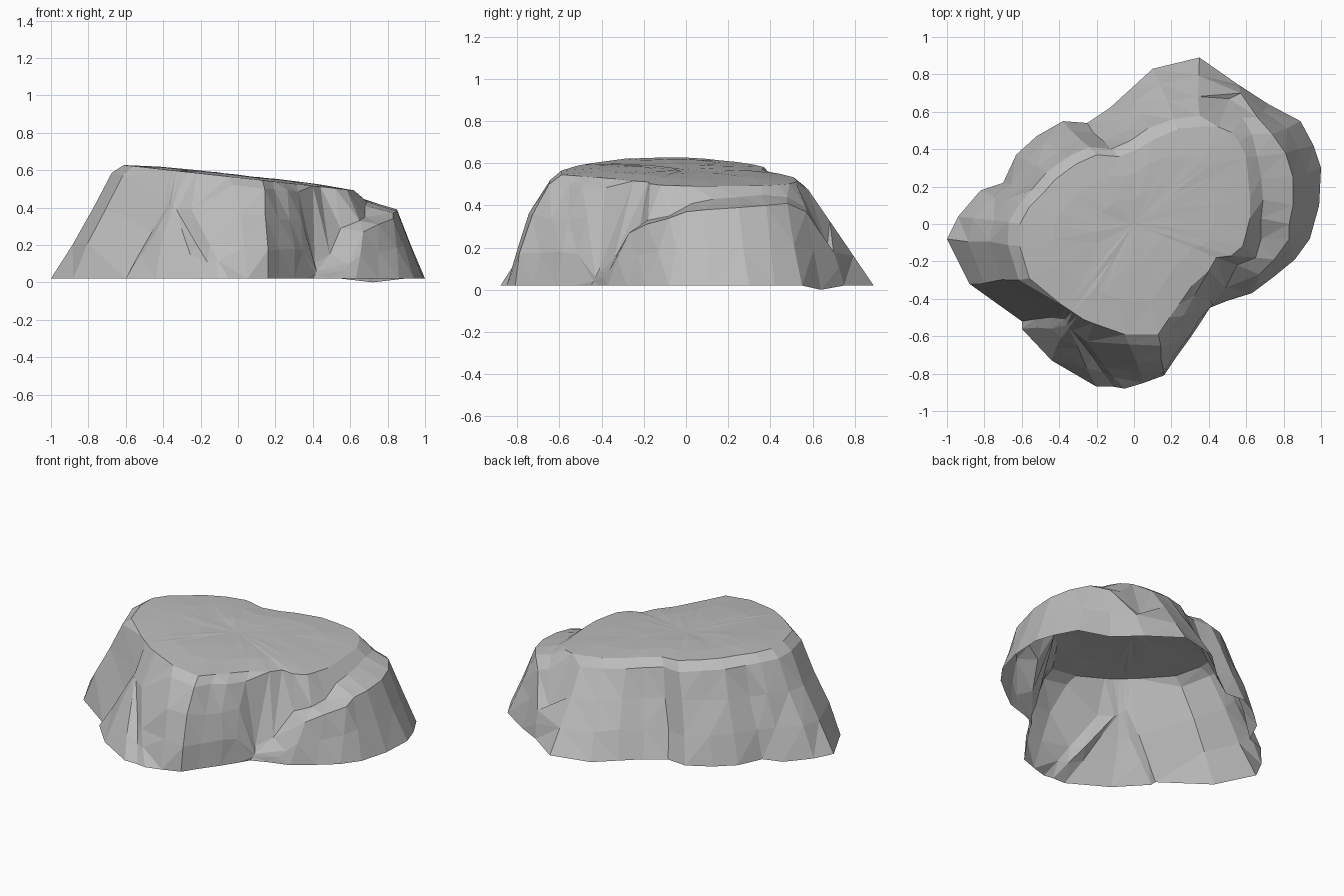
import bpy
import bmesh
import random
from mathutils import Vector

random.seed(4)

default_cube = bpy.data.objects.get("Cube")
if default_cube:
    bpy.data.objects.remove(default_cube, do_unlink=True)

# Single stone colour
stone = bpy.data.materials.new("stone_grey")
stone.use_nodes = True
stone.diffuse_color = (0.5, 0.5, 0.5, 1)
stone.node_tree.nodes["Principled BSDF"].inputs["Base Color"].default_value = stone.diffuse_color

BASE_HEIGHT = 0.02

# Cliff columns, anticlockwise: ground x, y and plateau rim x, y
columns = [
    (1, .3, .61, .25), (.96, .42, .6, .36), (.89, .55, .56, .44), (.72, .64, .52, .49),
    (.55, .75, .45, .52), (.35, .89, .35, .52), (.1, .83, .24, .51), (-.02, .72, .1, .45),
    (-.13, .62, .02, .4), (-.25, .54, -.08, .36), (-.38, .55, -.2, .37), (-.52, .47, -.31, .32),
    (-.63, .37, -.42, .24), (-.7, .22, -.49, .16), (-.82, .18, -.56, .09), (-.94, .04, -.61, 0),
    (-1, -.08, -.61, -.12), (-.88, -.32, -.56, -.29), (-.6, -.52, -.39, -.43),
    (-.6, -.56, -.36, -.45), (-.44, -.73, -.33, -.47), (-.2, -.87, -.3, -.49), (-.11, -.87, -.27, -.51),
    (-.05, -.88, -.22, -.53), (.05, -.85, -.05, -.59), (.16, -.81, .13, -.59),
    (.22, -.72, .19, -.5), (.3, -.61, .24, -.43), (.36, -.52, .31, -.33), (.4, -.45, .4, -.25),
    (.5, -.41, .44, -.18), (.63, -.37, .52, -.17), (.75, -.28, .58, -.12), (.86, -.19, .6, -.05),
    (.94, -.08, .62, .03), (.99, .1, .62, .14),
]

# Broken ledges: outer lip and inner foot of the upper cliff, by column
front_slab = {
    18: ((-.46, -.5, .27), (-.39, -.49, .43)),
    19: ((-.44, -.56, .27), (-.37, -.51, .42)),
    20: ((-.39, -.61, .28), (-.36, -.54, .41)),
    21: ((-.3, -.66, .28), (-.35, -.56, .4)),
    22: ((-.22, -.71, .2), (-.33, -.57, .39)),
    23: ((-.15, -.77, .2), (-.25, -.63, .39)),
}
side_ledge = {
    29: ((.42, -.43, .06), (.41, -.41, .1)),
    30: ((.59, -.36, .1), (.49, -.34, .15)),
    31: ((.67, -.27, .27), (.55, -.22, .29)),
    32: ((.75, -.19, .31), (.65, -.18, .33)),
    33: ((.83, -.08, .34), (.68, -.08, .35)),
    34: ((.83, 0, .37), (.68, .03, .41)),
    35: ((.85, .1, .38), (.69, .13, .43)),
    0: ((.85, .25, .39), (.68, .25, .44)),
    1: ((.81, .38, .4), (.66, .36, .45)),
    2: ((.74, .48, .41), (.63, .48, .44)),
    3: ((.66, .57, .37), (.58, .57, .39)),
    4: ((.57, .7, .18), (.51, .67, .21)),
}
ledges = front_slab | side_ledge


def plateau_height(x):
    return 0.56 - 0.11 * x


def roughen(point, amount):
    return point + Vector([random.uniform(-amount, amount) for axis in range(3)])


def column_points(index, centre):
    """Points of one column from the ground, over the rim, towards the centre."""
    bx, by, rx, ry = columns[index]
    ground = Vector((bx, by, BASE_HEIGHT))
    rim = Vector((rx, ry, plateau_height(rx)))
    if index in ledges:
        lip, foot = (Vector(p) for p in ledges[index])
        sides = [roughen(ground.lerp(lip, 0.5), 0.006), lip, foot]
    else:
        outward = ((ground - rim) * Vector((1, 1, 0))).normalized()
        shoulder = rim + outward * 0.06 - Vector((0, 0, 0.045))
        bulge = outward * max(0, -outward.y) * 0.03
        sides = [roughen(ground.lerp(shoulder, t) + bulge, 0.01) for t in (0.33, 0.68)]
        sides.append(roughen(shoulder, 0.006))
    inner = [roughen(rim.lerp(centre, t), 0.002) + Vector((0, 0, 0.008)) for t in (0.3, 0.65)]
    return [ground] + sides + [rim] + inner


# Rock: one skin of faceted cliff, ledges and plateau, open underneath
bm = bmesh.new()
centre = Vector((0, 0, plateau_height(0) + 0.01))
grid = [[bm.verts.new(p) for p in column_points(i, centre)] for i in range(len(columns))]
grid[3][0].co.z = 0
summit = bm.verts.new(centre)
for i, left in enumerate(grid):
    right = grid[(i + 1) % len(grid)]
    for row in range(len(left) - 1):
        bm.faces.new((left[row], right[row], right[row + 1], left[row + 1]))
    bm.faces.new((left[-1], right[-1], summit))
bmesh.ops.triangulate(bm, faces=bm.faces[:])

mesh = bpy.data.meshes.new("rock_body")
bm.to_mesh(mesh)
bm.free()
mesh.materials.append(stone)
rock = bpy.data.objects.new("rock_body", mesh)
bpy.context.collection.objects.link(rock)
